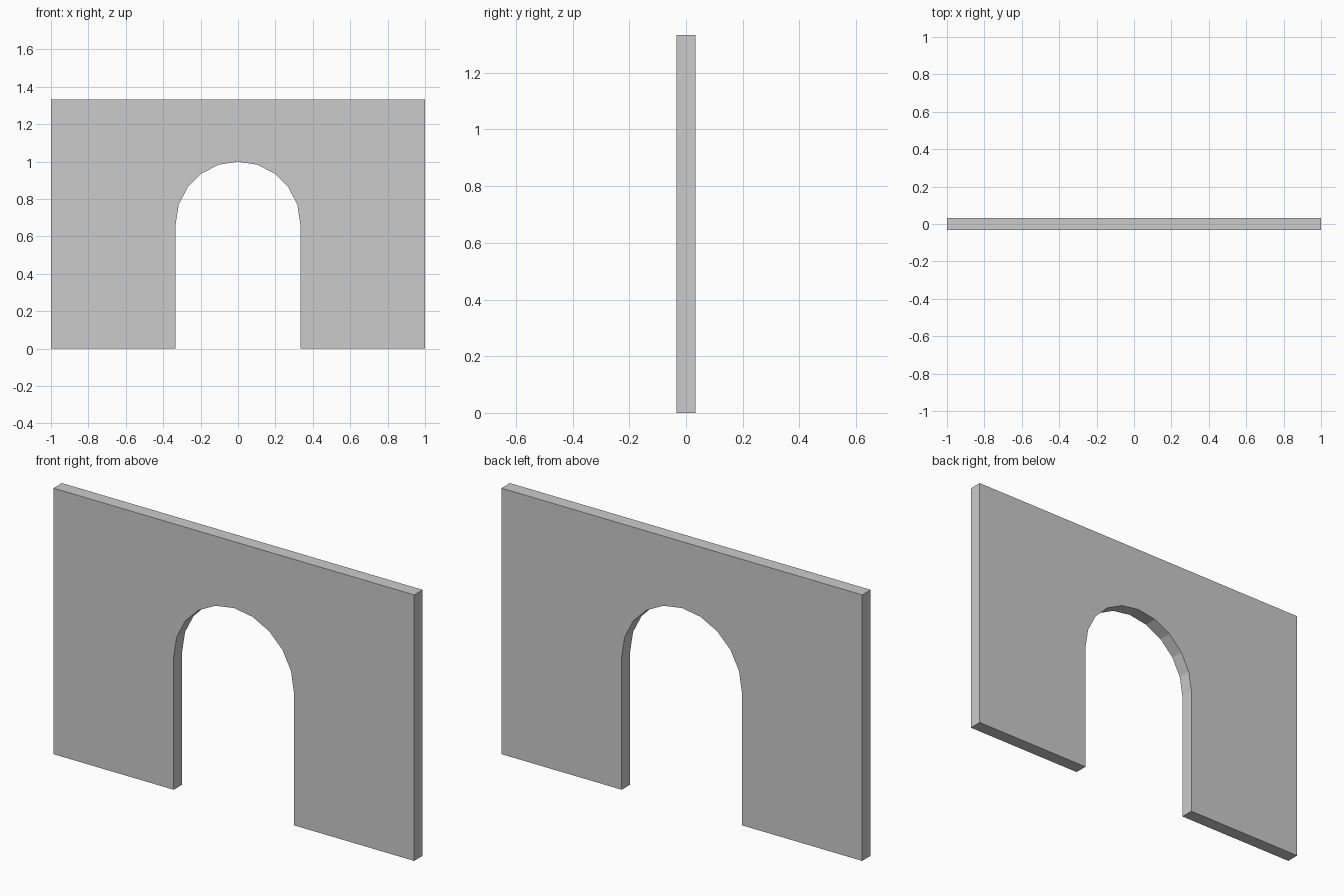
import bpy, bmesh, math

if "Cube" in bpy.data.objects:
    bpy.data.objects.remove(bpy.data.objects["Cube"])

HALF_W, HEIGHT, DEPTH = 1.0, 4 / 3, 0.0667
RADIUS, SPRING, SEGMENTS = 1 / 3, 2 / 3, 10

# Wall outline with an arched doorway cut into its base
outline = [(-HALF_W, 0), (-RADIUS, 0)]
for i in range(SEGMENTS + 1):
    a = math.pi * (1 - i / SEGMENTS)
    outline.append((RADIUS * math.cos(a), SPRING + RADIUS * math.sin(a)))
outline += [(RADIUS, 0), (HALF_W, 0), (HALF_W, HEIGHT), (-HALF_W, HEIGHT)]

# Extrude the outline through the wall thickness
bm = bmesh.new()
face = bm.faces.new([bm.verts.new((x, -DEPTH / 2, z)) for x, z in outline])
extruded = bmesh.ops.extrude_face_region(bm, geom=[face], use_keep_orig=True)
back = [v for v in extruded["geom"] if isinstance(v, bmesh.types.BMVert)]
bmesh.ops.translate(bm, verts=back, vec=(0, DEPTH, 0))
bmesh.ops.recalc_face_normals(bm, faces=bm.faces)
bmesh.ops.triangulate(bm, faces=[f for f in bm.faces if len(f.verts) > 4])

mesh = bpy.data.meshes.new("doorway_wall")
bm.to_mesh(mesh)
bm.free()
wall = bpy.data.objects.new("doorway_wall", mesh)
bpy.context.collection.objects.link(wall)
